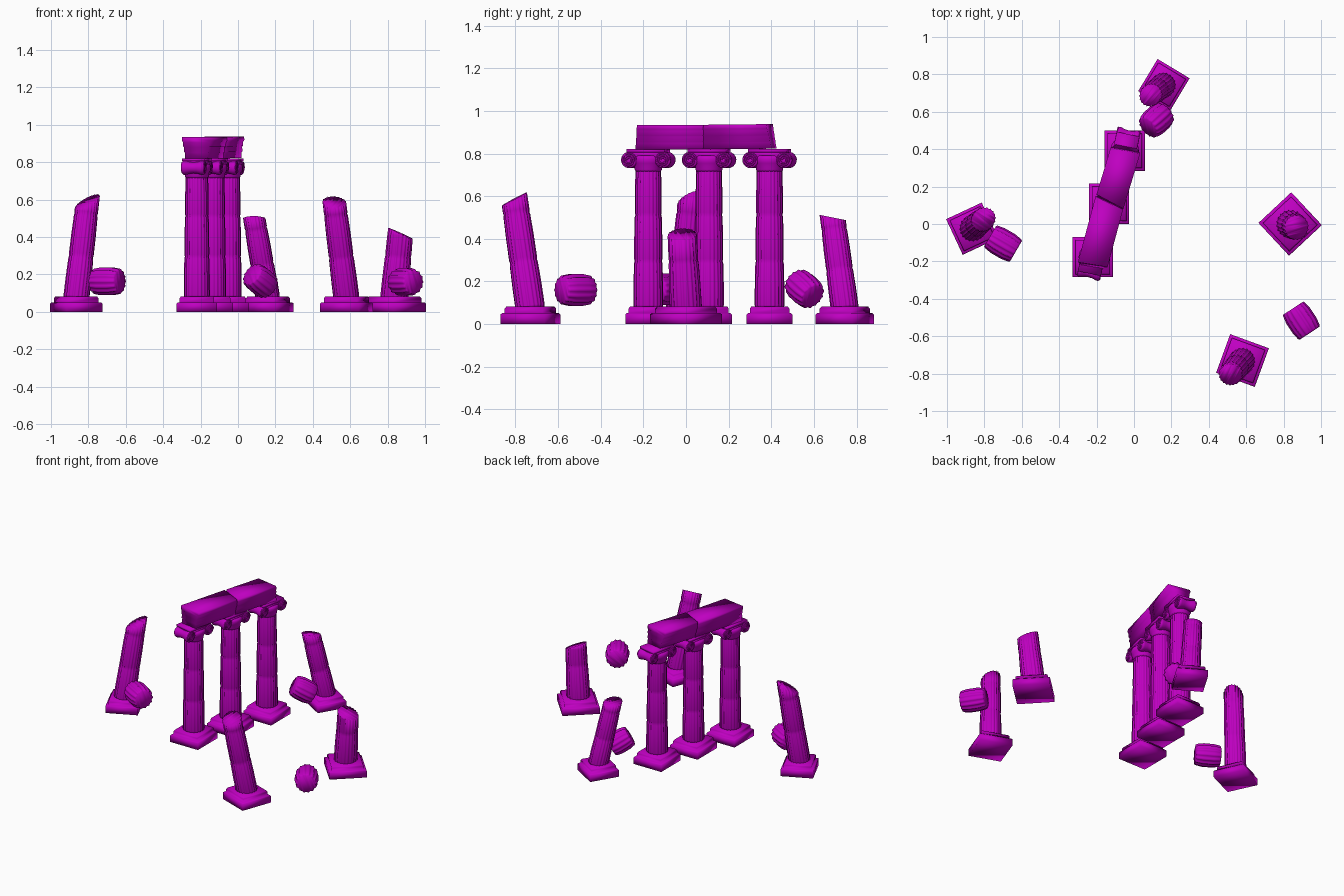
import bpy, bmesh, math
from mathutils import Vector, Matrix

if "Cube" in bpy.data.objects:
    bpy.data.objects.remove(bpy.data.objects["Cube"])

stone = bpy.data.materials.new("magenta stone")
stone.use_nodes = True
COLOUR = (0.52, 0.0, 0.53, 1)
stone.diffuse_color = COLOUR
stone.node_tree.nodes["Principled BSDF"].inputs["Base Color"].default_value = COLOUR


def finish(name, bm, matrix=Matrix()):
    """Every stone is softly worn, so it is shaded smooth all over."""
    bmesh.ops.recalc_face_normals(bm, faces=bm.faces)
    mesh = bpy.data.meshes.new(name)
    bm.to_mesh(mesh)
    bm.free()
    mesh.transform(matrix)
    mesh.shade_smooth()
    mesh.materials.append(stone)
    obj = bpy.data.objects.new(name, mesh)
    bpy.context.scene.collection.objects.link(obj)


def loft(bm, rings):
    """Skin a list of closed point rings and cap both ends."""
    loops = [[bm.verts.new(p) for p in ring] for ring in rings]
    for a, b in zip(loops, loops[1:]):
        for i in range(len(a)):
            j = (i + 1) % len(a)
            bm.faces.new((a[i], a[j], b[j], b[i]))
    bm.faces.new(loops[0][::-1])
    bm.faces.new(loops[-1])


def fluted_ring(radius, z, flutes=20, depth=0.08, steps=4):
    ring = []
    for i in range(flutes * steps):
        a = math.tau * i / (flutes * steps)
        r = radius * (1 - depth * abs(math.sin(math.pi * i / steps)))
        ring.append((r * math.cos(a), r * math.sin(a), z))
    return ring


def along(start, direction):
    """Matrix placing local z along a direction."""
    turn = Vector(direction).to_track_quat("Z", "Y").to_matrix().to_4x4()
    return Matrix.Translation(start) @ turn


def shaft(name, start, end, r0, r1, drums, cut_normal=None):
    start, end = Vector(start), Vector(end)
    axis = end - start
    if cut_normal:
        axis *= 1.3
    length, rings = axis.length, []
    for d in range(drums):
        for t, k in ((0, 0.955), (0.05, 1), (0.5, 1.015), (0.95, 1), (1, 0.955)):
            if d and t == 0:
                continue
            f = (d + t) / drums
            rings.append(fluted_ring((r0 + (r1 - r0) * f) * k, f * length))
    bm = bmesh.new()
    loft(bm, rings)
    bm.transform(along(start, axis))
    if cut_normal:
        cut = bmesh.ops.bisect_plane(
            bm, geom=bm.verts[:] + bm.edges[:] + bm.faces[:],
            plane_co=end, plane_no=Vector(cut_normal).normalized(), clear_outer=True)
        edges = [e for e in cut["geom_cut"] if isinstance(e, bmesh.types.BMEdge)]
        bmesh.ops.edgeloop_fill(bm, edges=edges)
    finish(name, bm)


def base(name, x, y, size, degrees):
    """Square plinth with a narrower soft step."""
    bm = bmesh.new()
    h = size / 2
    profile = ((h, 0), (h, 0.045), (h - 0.006, 0.051), (h * 0.86, 0.051),
               (h * 0.86, 0.072), (h * 0.8, 0.082))
    loft(bm, [[(sx * w, sy * w, z) for sx, sy in ((-1, -1), (1, -1), (1, 1), (-1, 1))]
              for w, z in profile])
    finish(name, bm, Matrix.Translation((x, y, 0)) @ Matrix.Rotation(math.radians(degrees), 4, "Z"))


def lathe(name, profile, matrix, sides=28):
    bm = bmesh.new()
    loft(bm, [[(r * math.cos(math.tau * i / sides), r * math.sin(math.tau * i / sides), z)
               for i in range(sides)] for r, z in profile])
    finish(name, bm, matrix)


def box(name, size, centre, matrix):
    bm = bmesh.new()
    bmesh.ops.create_cube(bm, size=1)
    bm.transform(matrix @ Matrix.Translation(centre) @ Matrix.Diagonal((*size, 1)))
    finish(name, bm)


def spiral(name, matrix):
    """Raised scroll line on the end of a volute."""
    curve = bpy.data.curves.new(name, "CURVE")
    curve.dimensions = "3D"
    curve.bevel_depth = 0.004
    curve.bevel_resolution = 1
    line = curve.splines.new("POLY")
    line.points.add(44)
    for i, p in enumerate(line.points):
        a, r = i * 0.36, 0.034 - 0.026 * i / 44
        p.co = (r * math.cos(a), r * math.sin(a), 0, 1)
    line.use_smooth = True
    obj = bpy.data.objects.new(name, curve)
    obj.matrix_world = matrix
    curve.materials.append(stone)
    bpy.context.scene.collection.objects.link(obj)


def capital(label, x, y, degrees):
    place = Matrix.Translation((x, y, 0)) @ Matrix.Rotation(math.radians(degrees), 4, "Z")
    lathe(label + "_neck", ((0.058, 0.715), (0.064, 0.725), (0.064, 0.74), (0.073, 0.755),
                            (0.076, 0.775), (0.07, 0.79)), place)
    box(label + "_cushion", (0.115, 0.17, 0.032), (0, 0, 0.79), place)
    box(label + "_abacus", (0.125, 0.18, 0.016), (0, 0, 0.813), place)
    for s in (-1, 1):
        roll = place @ along((-0.06, s * 0.081, 0.77), (1, 0, 0))
        lathe(label + "_volute", ((0.034, 0), (0.038, 0.006), (0.038, 0.016), (0.031, 0.04),
                                  (0.029, 0.06), (0.031, 0.08), (0.038, 0.104),
                                  (0.038, 0.114), (0.034, 0.12)), roll)
        for z in (0, 0.12):
            spiral(label + "_scroll", roll @ Matrix.Translation((0, 0, z)))


# Standing colonnade
for label, x, y in (("front", -0.22, -0.177), ("middle", -0.133, 0.108), ("rear", -0.05, 0.392)):
    base(label + "_base", x, y, 0.215, 0)
    shaft(label + "_shaft", (x, y, 0.078), (x, y, 0.73), 0.07, 0.06, 3)
    capital(label + "_capital", x, y, -12)


# Stepped beam blocks across the capitals
def beam(name, start, end, lift, skew):
    a, b = Vector((*start, 0.82)), Vector((*end, 0.82 + lift))
    side = Vector((b.y - a.y, a.x - b.x, 0)).normalized()
    forward = (b - a).normalized()
    half = ((0.06, 0), (0.06, 0.03), (0.066, 0.034), (0.066, 0.06), (0.072, 0.064),
            (0.072, 0.085), (0.08, 0.095), (0.08, 0.115))
    outline = list(half) + [(-w, z) for w, z in reversed(half)]
    bm = bmesh.new()
    loft(bm, [[p + side * w + Vector((0, 0, z)) + forward * (w * k + (z - 0.06) * m)
               for w, z in outline] for p, k, m in ((a, skew[0], 0.1), (b, skew[1], -0.2))])
    finish(name, bm)


beam("front_beam", (-0.222, -0.222), (-0.13, 0.12), 0.0, (0.1, -0.2))
beam("rear_beam", (-0.13, 0.115), (-0.043, 0.402), 0.003, (-0.2, 0.1))

# Broken leaning columns on their own bases
broken = (
    ("left", (-0.865, -0.025), 0.21, 25, (-0.805, 0.025, 0.59), 0.07, (-0.45, -0.35, 1)),
    ("near", (0.58, -0.73), 0.22, -20, (0.515, -0.805, 0.587), 0.07, (0.05, -0.53, 1)),
    ("right", (0.835, 0.0), 0.24, -47, (0.868, -0.018, 0.42), 0.076, (0.45, -0.05, 1)),
    ("back", (0.16, 0.745), 0.2, -31, (0.087, 0.688, 0.5), 0.066, (0.0, 0.2, 1)),
)
for label, (x, y), size, turn, top, radius, normal in broken:
    base(label + "_broken_base", x, y, size, turn)
    drums = 2 if label == "right" else 3
    shaft(label + "_broken_shaft", (x, y, 0.07), top, radius, radius * 0.86, drums, normal)

# Fallen drums
fallen = (
    ("left", (-0.7, -0.105, 0.163), (0.86, -0.5, 0), 0.16),
    ("near", (0.895, -0.517, 0.16), (0.55, -0.84, 0), 0.16),
    ("back", (0.12, 0.555, 0.165), (0.62, 0.55, -0.5), 0.14),
)
for label, centre, axis, length in fallen:
    bm = bmesh.new()
    loft(bm, [fluted_ring(r, length * t, 14, 0.11) for t, r in
              ((-0.5, 0.064), (-0.45, 0.069), (-0.2, 0.076), (0.2, 0.076), (0.45, 0.069), (0.5, 0.064))])
    finish(label + "_fallen_drum", bm, along(centre, axis))
